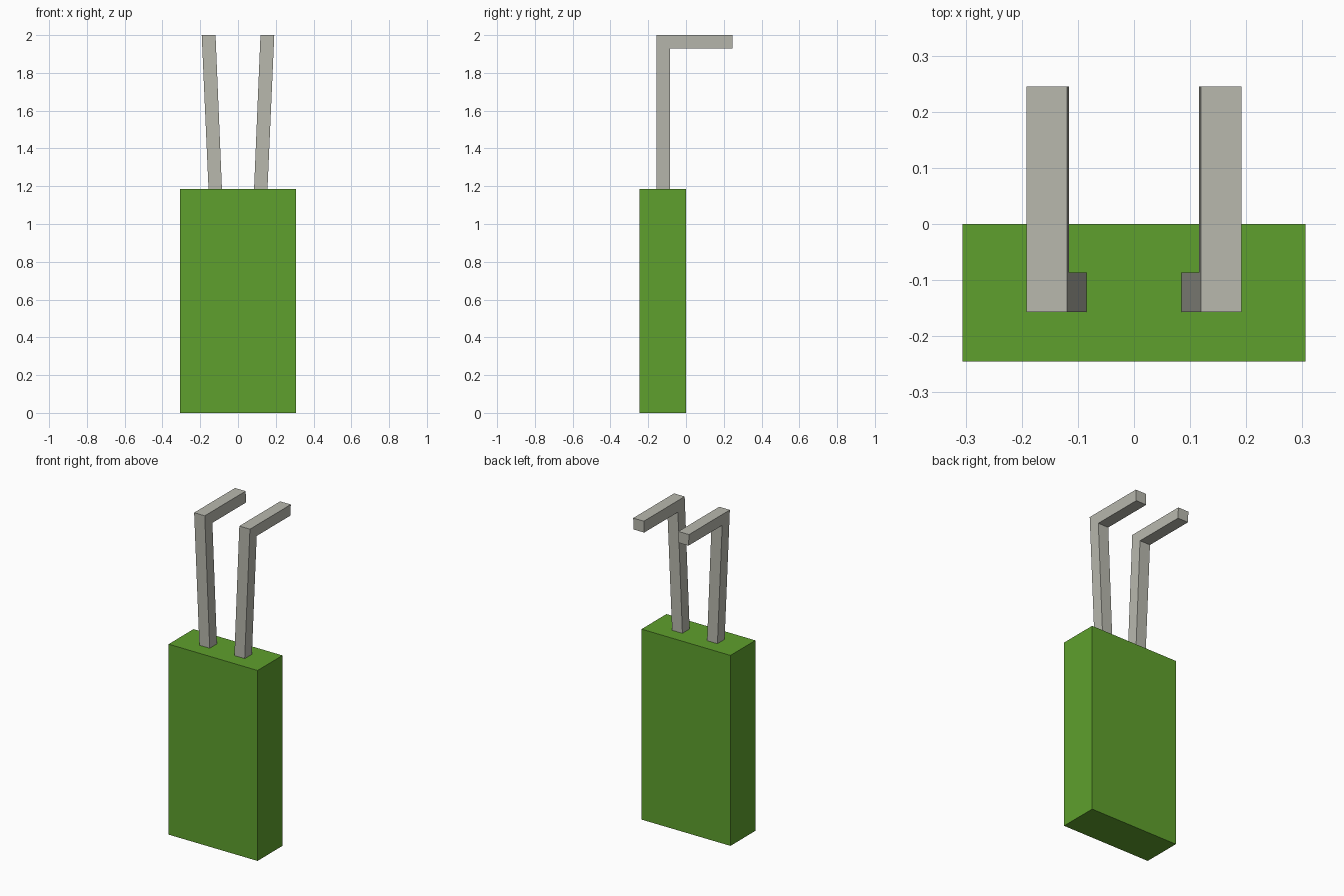
import bpy
import bmesh

cube = bpy.data.objects.get("Cube")
if cube:
    bpy.data.objects.remove(cube, do_unlink=True)


def make_material(name, colour):
    mat = bpy.data.materials.new(name)
    mat.use_nodes = True
    mat.diffuse_color = colour
    mat.node_tree.nodes["Principled BSDF"].inputs["Base Color"].default_value = colour
    return mat


def extrude_profile(name, profile, x0, x1, mat):
    """Extrude a (y, z) profile from x0(z) to x1(z), so the sides may lean."""
    bm = bmesh.new()
    a = [bm.verts.new((x0(z), y, z)) for y, z in profile]
    b = [bm.verts.new((x1(z), y, z)) for y, z in profile]
    bm.faces.new(a)
    bm.faces.new(b)
    for i in range(len(a)):
        j = (i + 1) % len(a)
        bm.faces.new((a[i], a[j], b[j], b[i]))
    bmesh.ops.recalc_face_normals(bm, faces=bm.faces)
    mesh = bpy.data.meshes.new(name)
    bm.to_mesh(mesh)
    bm.free()
    mesh.materials.append(mat)
    obj = bpy.data.objects.new(name, mesh)
    bpy.context.collection.objects.link(obj)
    return obj


green = make_material("body green", (0.114, 0.352, 0.026, 1))
grey = make_material("lead grey", (0.479, 0.479, 0.423, 1))

BODY_TOP, TOP = 1.185, 2.0

# Rectangular body
extrude_profile("body", [(-0.245, 0), (0, 0), (0, BODY_TOP), (-0.245, BODY_TOP)],
                lambda z: -0.306, lambda z: 0.306, green)

# Bent leads: L-shaped bars that splay outwards with height
bent = [(-0.157, BODY_TOP), (-0.086, BODY_TOP), (-0.086, 1.93),
        (0.245, 1.93), (0.245, TOP), (-0.157, TOP)]


def lean(low, high, side):
    return lambda z: side * (low + (high - low) * (z - BODY_TOP) / (TOP - BODY_TOP))


for name, side in (("left_lead", 1), ("right_lead", -1)):
    extrude_profile(name, bent, lean(0.085, 0.119, side), lean(0.156, 0.192, side), grey)
